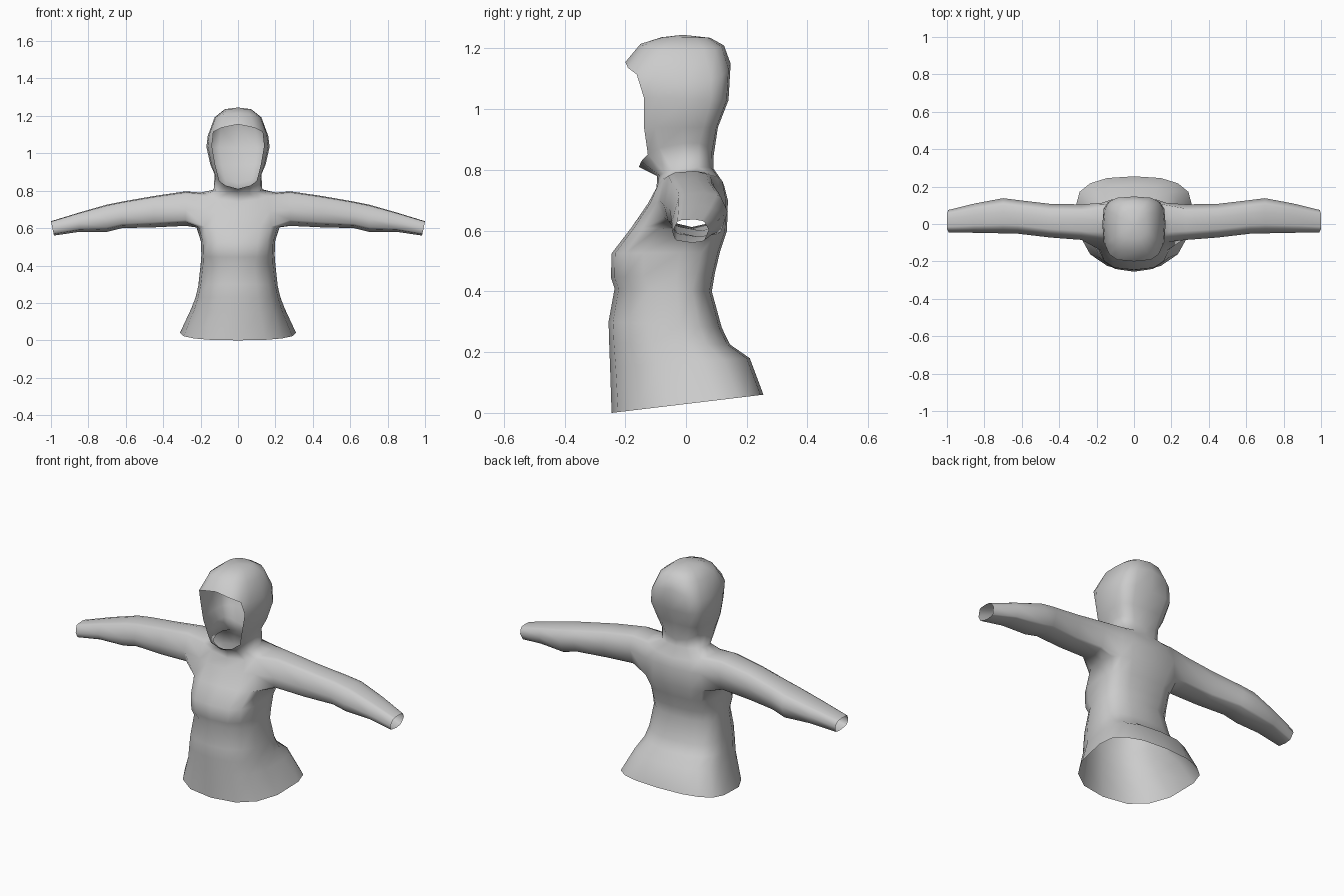
import bpy, bmesh
from math import cos, sin, pi, atan2, copysign

if "Cube" in bpy.data.objects:
    bpy.data.objects.remove(bpy.data.objects["Cube"], do_unlink=True)

SIDES = 16
bm = bmesh.new()

# The fabric
cloth = bpy.data.materials.new("light_grey_cloth")
cloth.use_nodes = True
cloth.diffuse_color = (0.6, 0.6, 0.6, 1)
cloth.node_tree.nodes["Principled BSDF"].inputs["Base Color"].default_value = (0.6, 0.6, 0.6, 1)


def power(v, p):
    return copysign(abs(v) ** p, v) if abs(v) > 1e-6 else 0.0


def ring(w, front, back, mid, zf, zb, p, sag=0.0):
    """Horizontal loop: half width, front/back/side y, front/back z, squareness, side lift."""
    loop = []
    for i in range(SIDES):
        a = 2 * pi * i / SIDES
        u, v = power(cos(a), p), power(sin(a), p)
        y = mid + v * ((back - mid) if v > 0 else (mid - front))
        z = zf + (zb - zf) * (y - front) / (back - front) + sag * u * u
        loop.append(bm.verts.new((w * u, y, z)))
    return loop


def loft(loops, skip=lambda row, col: False):
    for r in range(len(loops) - 1):
        lo, hi = loops[r], loops[r + 1]
        n = len(lo)
        for c in range(n):
            if not skip(r, c):
                d = (c + 1) % n
                bm.faces.new((lo[c], lo[d], hi[d], hi[c]))


# Torso from hem to shoulders, then hood from neck to crown
rings = [
    ring(0.31, -0.245, 0.255, 0.10, 0.00, 0.06, 0.8),
    ring(0.25, -0.25, 0.21, 0.05, 0.15, 0.18, 0.8),
    ring(0.228, -0.253, 0.145, 0.0, 0.23, 0.225, 0.8),
    ring(0.213, -0.255, 0.118, -0.02, 0.30, 0.28, 0.8),
    ring(0.20, -0.235, 0.085, -0.03, 0.41, 0.40, 0.85),
    ring(0.196, -0.247, 0.095, -0.03, 0.445, 0.46, 0.7),
    ring(0.198, -0.245, 0.112, -0.02, 0.525, 0.53, 0.65),
    ring(0.222, -0.18, 0.135, 0.01, 0.61, 0.60, 0.65),
    ring(0.215, -0.125, 0.138, 0.015, 0.69, 0.70, 0.65),
    ring(0.20, -0.097, 0.125, 0.02, 0.74, 0.75, 0.65, 0.045),
    ring(0.13, -0.095, 0.09, 0.0, 0.78, 0.805, 0.8, 0.012),
    ring(0.125, -0.155, 0.09, -0.01, 0.81, 0.84, 0.65, 0.06),
    ring(0.148, -0.165, 0.105, -0.01, 0.94, 0.94, 0.55),
    ring(0.169, -0.168, 0.14, 0.0, 1.04, 1.03, 0.55),
    ring(0.162, -0.20, 0.147, 0.0, 1.155, 1.15, 0.6, -0.06),
    ring(0.125, -0.15, 0.125, -0.01, 1.215, 1.21, 0.7, -0.02),
    ring(0.07, -0.08, 0.08, -0.01, 1.237, 1.235, 0.8),
]
ARM_ROWS, FACE_ROWS = (7, 8), (11, 12, 13)
LEFT, RIGHT, FACE = (14, 15, 0, 1), (6, 7, 8, 9), (10, 11, 12, 13)


def opening(row, col):
    return (row in ARM_ROWS and col in LEFT + RIGHT) or (row in FACE_ROWS and col in FACE)


loft(rings, opening)
crown = bm.verts.new((0, -0.01, 1.245))
top = rings[-1]
for c in range(SIDES):
    bm.faces.new((top[c], top[(c + 1) % SIDES], crown))

# Sleeves grown out of the arm openings: x, front y, back y, low z, high z
SLEEVE = [
    (0.28, -0.085, 0.105, 0.612, 0.797),
    (0.45, -0.072, 0.108, 0.604, 0.772),
    (0.62, -0.052, 0.128, 0.600, 0.742),
    (0.70, -0.050, 0.138, 0.580, 0.726),
    (0.85, -0.047, 0.110, 0.580, 0.683),
    (1.00, -0.045, 0.075, 0.560, 0.637),
]
for side, cols in ((1, LEFT), (-1, RIGHT)):
    pts = [c % SIDES for c in cols] + [(cols[-1] + 1) % SIDES]
    low, middle, high = (rings[r] for r in (7, 8, 9))
    hole = ([low[c] for c in pts] + [middle[pts[-1]]]
            + [high[c] for c in reversed(pts)] + [middle[pts[0]]])
    cy = sum(v.co.y for v in hole) / len(hole)
    cz = sum(v.co.z for v in hole) / len(hole)
    angles = [atan2((v.co.z - cz) / 0.09, (v.co.y - cy) / 0.11) for v in hole]
    loops = [hole]
    for x, y0, y1, z0, z1 in SLEEVE:
        loop = []
        for a in angles:
            u, v = power(cos(a), 0.75), power(sin(a), 0.75)
            slant = 0.008 * (1 - v) if x == 1.0 else 0
            loop.append(bm.verts.new((side * (x - slant),
                                      (y0 + y1) / 2 + u * (y1 - y0) / 2,
                                      (z0 + z1) / 2 + v * (z1 - z0) / 2)))
        loops.append(loop)
    loft(loops)

# Finish the garment as one smooth, open shell
bmesh.ops.recalc_face_normals(bm, faces=bm.faces[:])
for f in bm.faces:
    f.smooth = True
mesh = bpy.data.meshes.new("hooded_top")
bm.to_mesh(mesh)
bm.free()
mesh.materials.append(cloth)
bpy.context.collection.objects.link(bpy.data.objects.new("hooded_top", mesh))
